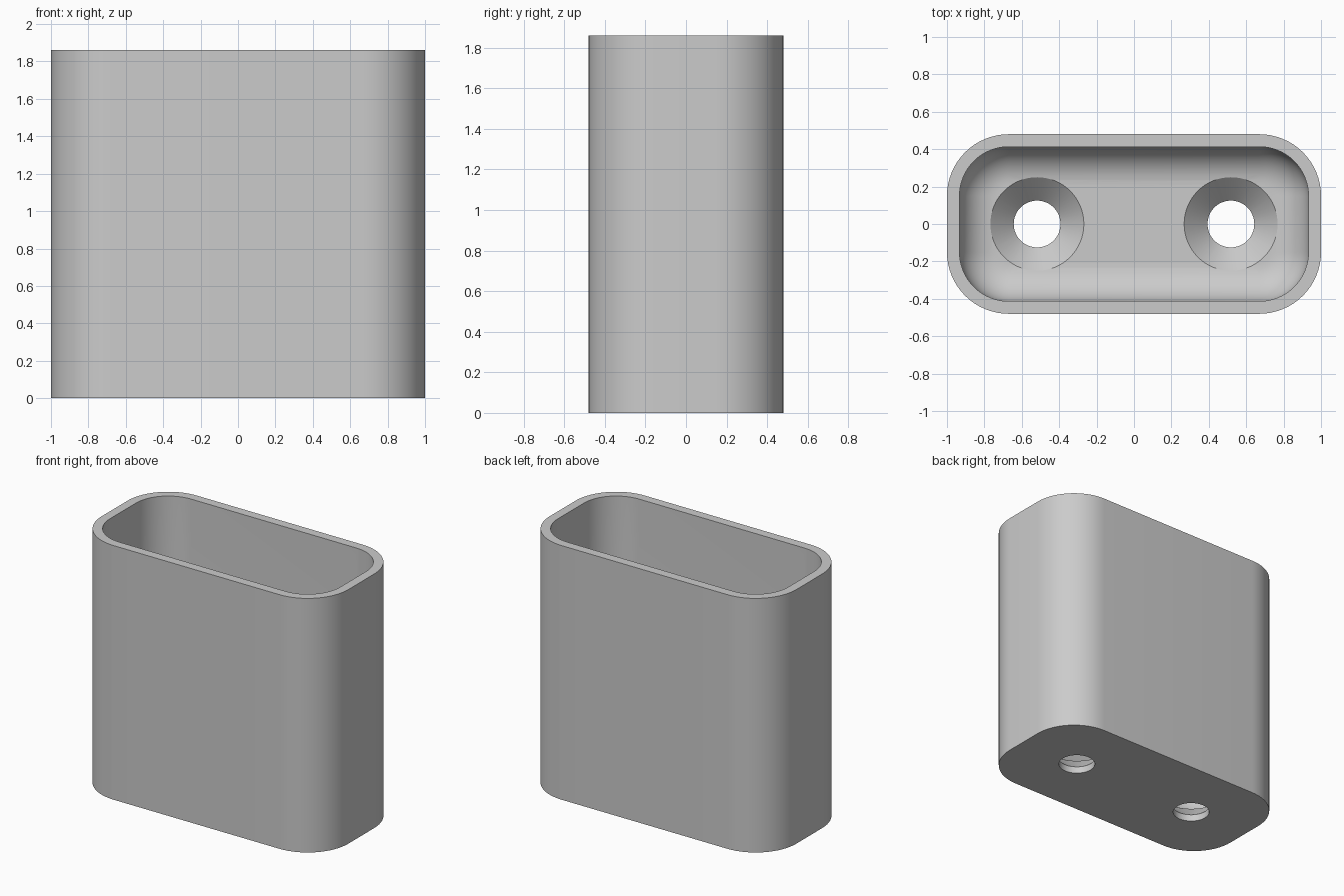
import bpy
import bmesh
from math import cos, sin, pi, radians

HALF_X, HALF_Y, HEIGHT, CORNER = 1.0, 0.48, 1.86, 0.33
WALL, FLOOR, FILLET = 0.067, 0.17, 0.2
HOLE_X, HOLE_R, SINK_R, SINK_Z = 0.518, 0.125, 0.25, 0.05
ARC = 16

if "Cube" in bpy.data.objects:
    bpy.data.objects.remove(bpy.data.objects["Cube"])

grey = bpy.data.materials.new("plain_grey")
grey.use_nodes = True
colour = (0.6, 0.6, 0.6, 1)
grey.diffuse_color = colour
grey.node_tree.nodes["Principled BSDF"].inputs["Base Color"].default_value = colour


def rounded_outline(inset):
    """Rounded rectangle, moved inward by the inset."""
    cx, cy, r = HALF_X - CORNER, HALF_Y - CORNER, CORNER - inset
    points = []
    for q, (sx, sy) in enumerate([(1, 1), (-1, 1), (-1, -1), (1, -1)]):
        for i in range(ARC + 1):
            a = (q + i / ARC) * pi / 2
            points.append((sx * cx + r * cos(a), sy * cy + r * sin(a)))
    return points


def circle(radius, x, count=64):
    return [(x + radius * cos(2 * pi * i / count), radius * sin(2 * pi * i / count))
            for i in range(count)]


def skin(name, layers):
    """Closed solid through a stack of (outline, height) layers."""
    bm = bmesh.new()
    rings = [[bm.verts.new((x, y, z)) for x, y in outline] for outline, z in layers]
    for low, high in zip(rings, rings[1:]):
        for i in range(len(low)):
            j = (i + 1) % len(low)
            bm.faces.new((low[i], low[j], high[j], high[i]))
    bm.faces.new(rings[0][::-1])
    bm.faces.new(rings[-1])
    bmesh.ops.recalc_face_normals(bm, faces=bm.faces)
    mesh = bpy.data.meshes.new(name)
    bm.to_mesh(mesh)
    bm.free()
    mesh.materials.append(grey)
    obj = bpy.data.objects.new(name, mesh)
    bpy.context.collection.objects.link(obj)
    return obj


# Holder: outer wall, flat rim, inner wall, then a fillet down to the floor
layers = [(rounded_outline(0), 0), (rounded_outline(0), HEIGHT),
          (rounded_outline(WALL), HEIGHT)]
for i in range(13):
    a = i / 12 * pi / 2
    layers.append((rounded_outline(WALL + FILLET * (1 - cos(a))),
                   FLOOR + FILLET * (1 - sin(a))))
holder = skin("holder_body", layers)
bpy.context.view_layer.objects.active = holder
holder.select_set(True)

# Countersunk screw holes through the floor
for side in (-1, 1):
    x = side * HOLE_X
    cutter = skin("screw_hole_cutter", [
        (circle(HOLE_R, x), -0.1), (circle(HOLE_R, x), SINK_Z),
        (circle(SINK_R, x), FLOOR), (circle(SINK_R, x), FLOOR + 0.3)])
    cutter.hide_render = True
    cut = holder.modifiers.new("screw_hole", "BOOLEAN")
    cut.operation = "DIFFERENCE"
    cut.solver = "EXACT"
    cut.object = cutter
    bpy.ops.object.modifier_apply(modifier=cut.name)
    bpy.data.objects.remove(cutter)

bpy.ops.object.shade_smooth_by_angle(angle=radians(30))
